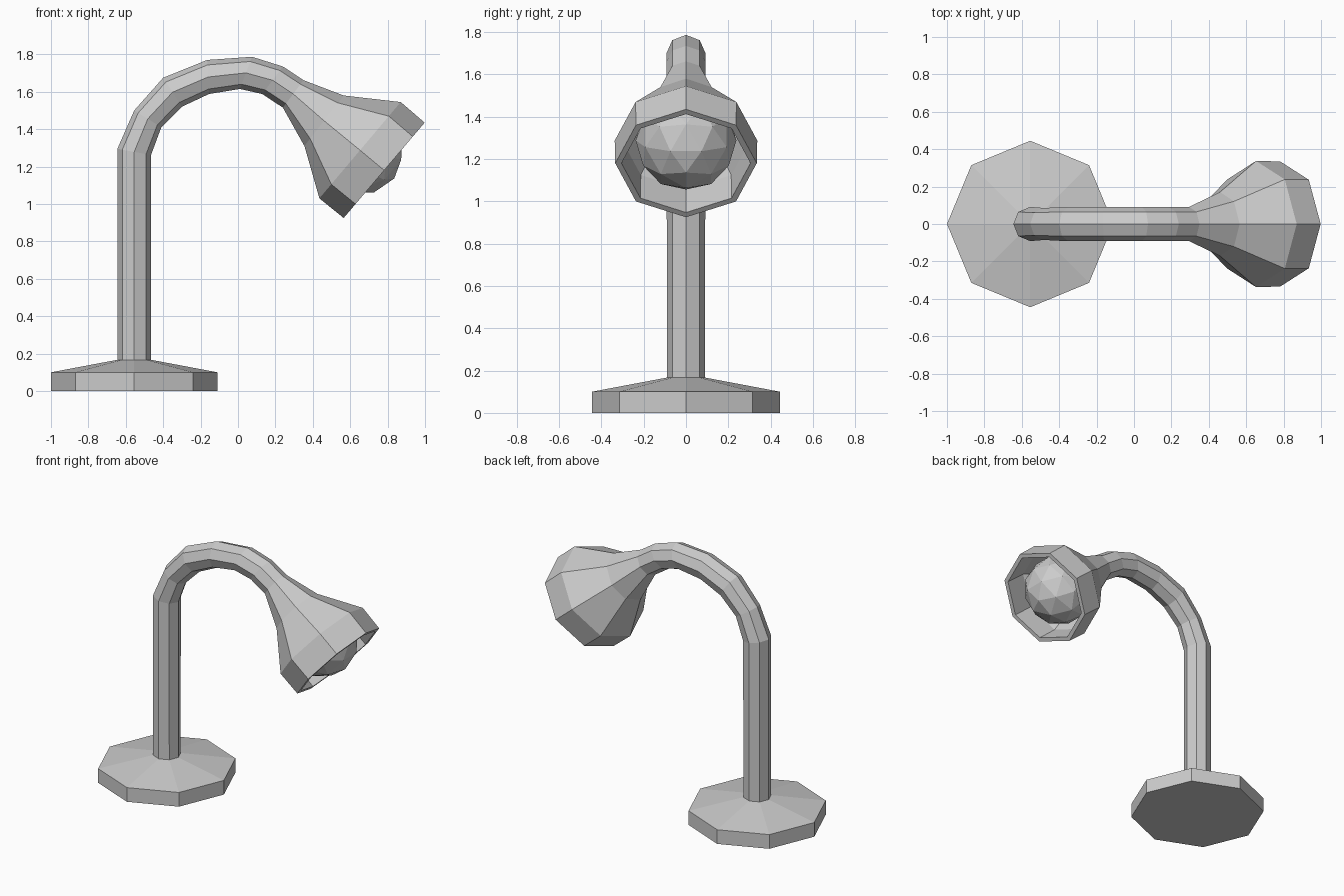
import bpy, bmesh, math
from mathutils import Vector

if "Cube" in bpy.data.objects:
    bpy.data.objects.remove(bpy.data.objects["Cube"])

SIDES = 8


def loft(name, rings, cap_start=False, cap_end=False):
    """Skin octagonal rings; each ring is (centre x, centre z, radius, tilt in degrees)."""
    bm = bmesh.new()
    loops = []
    for x, z, r, tilt in rings:
        t = math.radians(tilt)
        u = Vector((math.cos(t), 0, math.sin(t)))
        v = Vector((0, 1, 0))
        angles = [2 * math.pi * i / SIDES for i in range(SIDES)]
        loops.append([bm.verts.new(Vector((x, 0, z)) + r * (math.cos(a) * u + math.sin(a) * v))
                      for a in angles])
    for a, b in zip(loops, loops[1:]):
        for i in range(SIDES):
            j = (i + 1) % SIDES
            bm.faces.new((a[i], a[j], b[j], b[i]))
    if cap_start:
        bm.faces.new(loops[0][::-1])
    if cap_end:
        bm.faces.new(loops[-1])
    if cap_start:
        bmesh.ops.recalc_face_normals(bm, faces=bm.faces)
    mesh = bpy.data.meshes.new(name)
    bm.to_mesh(mesh)
    bm.free()
    obj = bpy.data.objects.new(name, mesh)
    bpy.context.collection.objects.link(obj)
    return obj


def ring(outer, inner):
    """Ring whose outermost and innermost points are given in the xz plane."""
    (ox, oz), (ix, iz) = outer, inner
    return ((ox + ix) / 2, (oz + iz) / 2, math.hypot(ix - ox, iz - oz) / 2,
            math.degrees(math.atan2(iz - oz, ix - ox)))


# Foot plate with sloping top
BX = -0.555
loft("base", [(BX, 0, 0.445, 0), (BX, 0.10, 0.445, 0), (BX, 0.167, 0.09, 0)], cap_start=True)

# Upright and curved neck
neck_end = ring((0.35, 1.662), (0.24, 1.515))
loft("arm", [
    (BX, 0.167, 0.09, 0),
    ring((-0.645, 1.295), (-0.465, 1.262)),
    ring((-0.555, 1.50), (-0.41, 1.41)),
    ring((-0.40, 1.675), (-0.30, 1.52)),
    ring((-0.165, 1.77), (-0.155, 1.588)),
    ring((0.075, 1.787), (0.01, 1.615)),
    ring((0.24, 1.735), (0.13, 1.588)),
    neck_end])

# Flared lampshade: outside, rim, then hollow inside back to the throat
throat = ring((0.565, 1.58), (0.355, 1.31))
flare = ring((0.87, 1.545), (0.435, 1.03))
rim = ring((0.998, 1.435), (0.565, 0.925))
loft("lampshade", [
    neck_end, throat, flare, rim,
    (rim[0], rim[1], 0.305, rim[3]),
    (flare[0], flare[1], 0.302, flare[3]),
    (throat[0], throat[1], 0.14, throat[3])], cap_end=True)

# Faceted bulb
bpy.ops.mesh.primitive_ico_sphere_add(subdivisions=2, radius=0.238, location=(0.652, 0, 1.288),
                                      rotation=(0, math.radians(129.6), 0))
bpy.context.object.name = "bulb"
